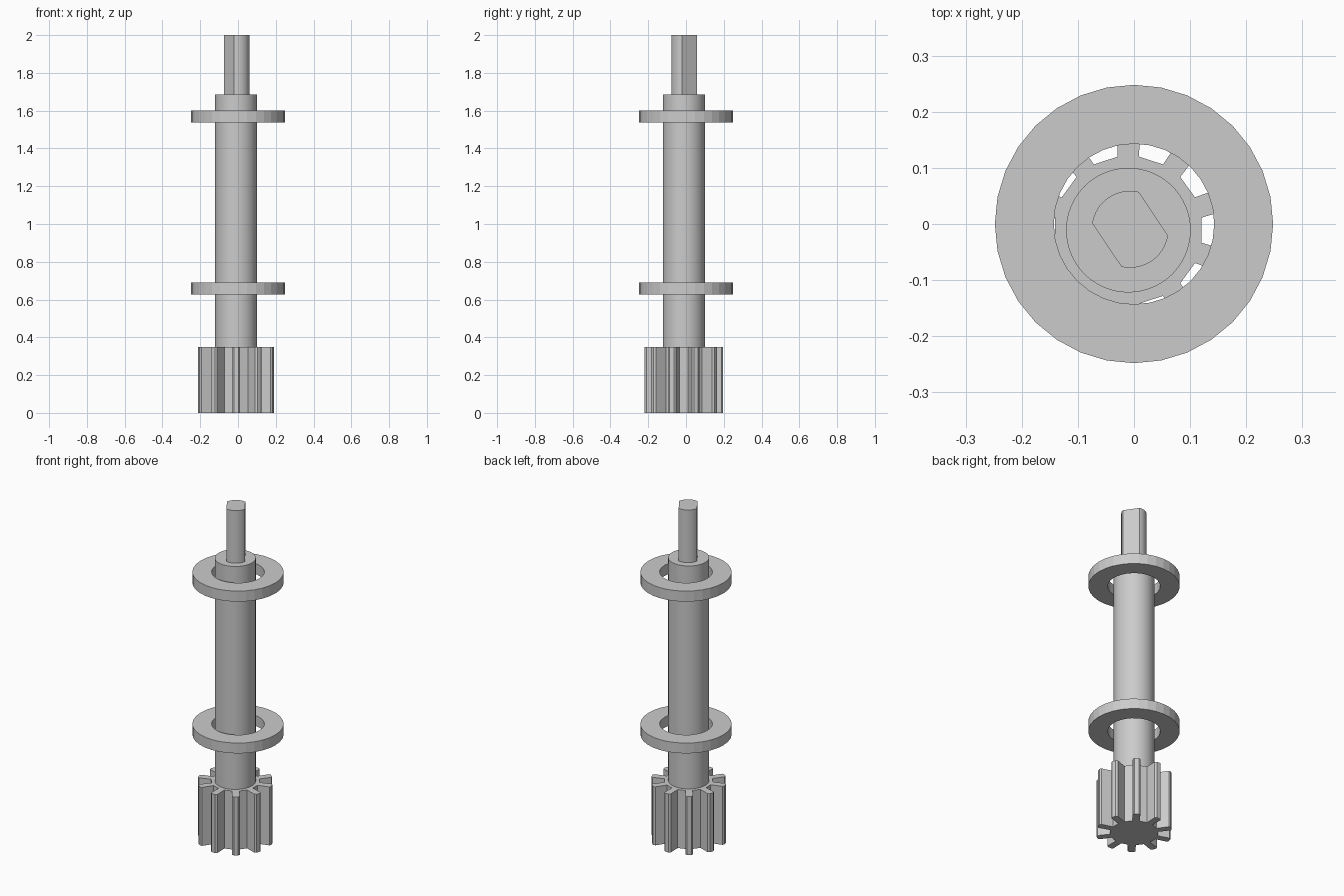
import bpy, bmesh
from math import sin, cos, pi, radians, acos, degrees

if "Cube" in bpy.data.objects:
    bpy.data.objects.remove(bpy.data.objects["Cube"])

CX, CY = -0.01, -0.011   # shaft axis sits slightly off the ring centre


def circle(r, n, start=0.0):
    return [(r * cos(start + 2 * pi * i / n), r * sin(start + 2 * pi * i / n)) for i in range(n)]


def finish(bm, name, smooth=True):
    bmesh.ops.recalc_face_normals(bm, faces=bm.faces)
    me = bpy.data.meshes.new(name)
    bm.to_mesh(me)
    bm.free()
    ob = bpy.data.objects.new(name, me)
    bpy.context.collection.objects.link(ob)
    if smooth:
        bpy.ops.object.select_all(action='DESELECT')
        ob.select_set(True)
        bpy.context.view_layer.objects.active = ob
        bpy.ops.object.shade_smooth_by_angle(angle=radians(10))
    return ob


def prism(name, profile, z0, z1, cx=CX, cy=CY, smooth=True):
    bm = bmesh.new()
    base = bm.faces.new([bm.verts.new((cx + x, cy + y, z0)) for x, y in profile])
    ext = bmesh.ops.extrude_face_region(bm, geom=[base], use_keep_orig=True)
    top = [v for v in ext['geom'] if isinstance(v, bmesh.types.BMVert)]
    bmesh.ops.translate(bm, verts=top, vec=(0, 0, z1 - z0))
    return finish(bm, name, smooth)


def ring(name, r_in, r_out, z0, z1, n=32):
    bm = bmesh.new()
    loops = [[bm.verts.new((x, y, z)) for x, y in circle(r, n)]
             for r, z in ((r_in, z0), (r_out, z0), (r_out, z1), (r_in, z1))]
    for k in range(4):
        a, b = loops[k], loops[(k + 1) % 4]
        for i in range(n):
            j = (i + 1) % n
            bm.faces.new((a[i], a[j], b[j], b[i]))
    return finish(bm, name, smooth=False)


# Pinion: ten narrow teeth with chamfered tips
teeth = 10
tooth = [(0.131, -0.019), (0.199, -0.021), (0.2075, -0.012),
         (0.2075, 0.012), (0.199, 0.021), (0.131, 0.019)]
gear = []
for i in range(teeth):
    a = radians(18) + 2 * pi * i / teeth
    gear += [(x * cos(a) - y * sin(a), x * sin(a) + y * cos(a)) for x, y in tooth]
prism("pinion_gear", gear, 0.0, 0.35, smooth=False)

# Main shaft
prism("main_shaft", circle(0.111, 64), 0.35, 1.685)

# Drive end with two parallel flats
r, flat, turn = 0.0685, 0.05, radians(34)
half = acos(flat / r)
end_profile = []
for side in (0, pi):
    for k in range(17):
        a = turn + side + half + (pi - 2 * half) * k / 16
        end_profile.append((r * cos(a), r * sin(a)))
prism("drive_end", end_profile, 1.685, 2.0, cx=-0.007, cy=-0.0095)

# Bearing rings
for name, z0, z1 in (("lower_bearing_ring", 0.628, 0.69), ("upper_bearing_ring", 1.537, 1.6)):
    ring(name, 0.143, 0.248, z0, z1)
